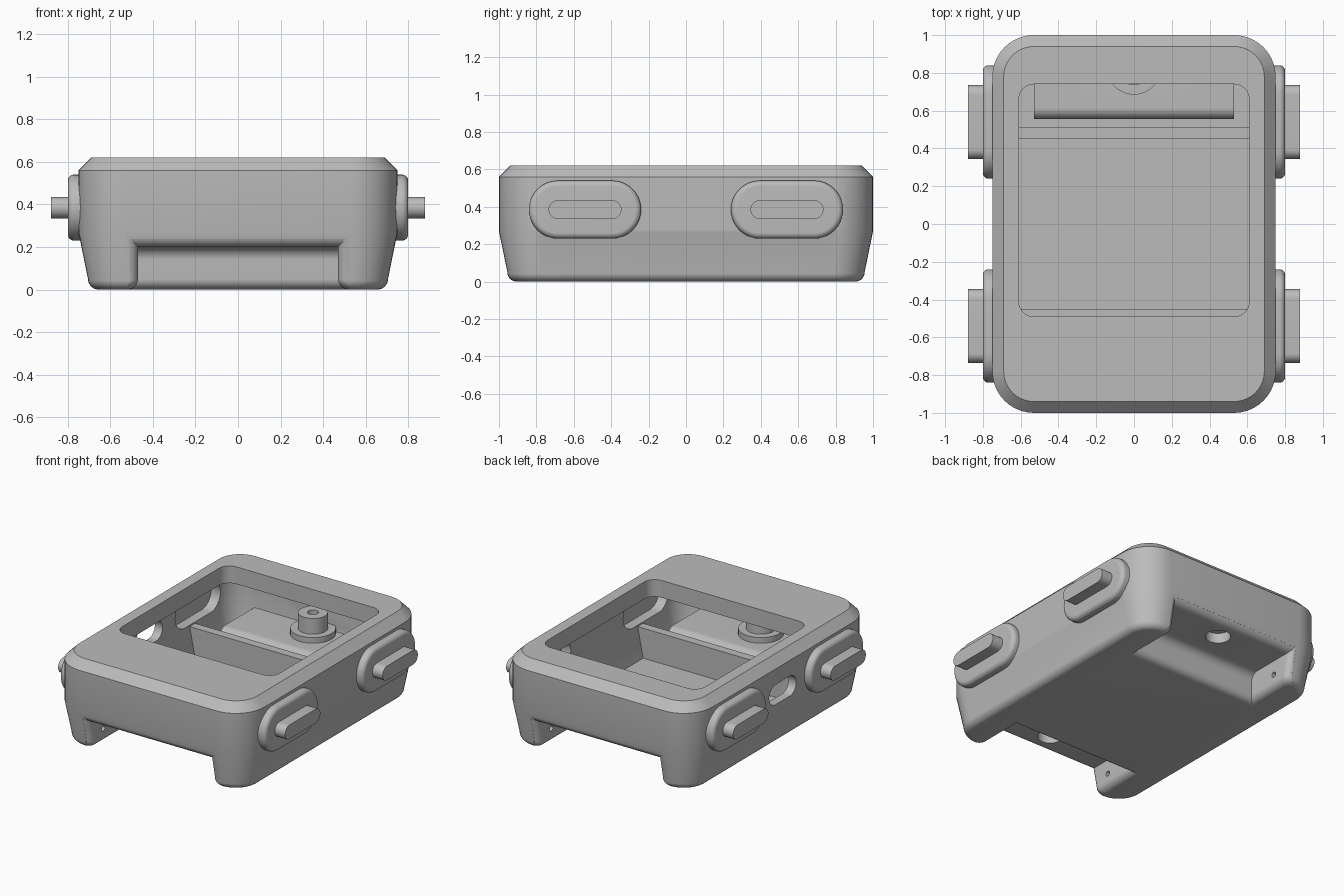
import bpy, bmesh
from math import sin, cos, pi, radians
from mathutils import Vector

cube = bpy.data.objects.get("Cube")
if cube:
    bpy.data.objects.remove(cube, do_unlink=True)

grey = bpy.data.materials.new("plain_grey")
grey.use_nodes = True
grey.diffuse_color = (0.5, 0.5, 0.5, 1)
grey.node_tree.nodes["Principled BSDF"].inputs["Base Color"].default_value = (0.5, 0.5, 0.5, 1)

STEPS = 10
QUARTER = [pi / 2 * i / STEPS for i in range(STEPS + 1)]


def loft(name, rings):
    """Solid skinned through rings that share one point count."""
    bm = bmesh.new()
    rows = [[bm.verts.new(p) for p in ring] for ring in rings]
    n = len(rows[0])
    for a, b in zip(rows, rows[1:]):
        for i in range(n):
            j = (i + 1) % n
            bm.faces.new((a[i], a[j], b[j], b[i]))
    bm.faces.new(rows[0][::-1])
    bm.faces.new(rows[-1])
    bmesh.ops.remove_doubles(bm, verts=bm.verts, dist=1e-5)
    bmesh.ops.recalc_face_normals(bm, faces=bm.faces)
    mesh = bpy.data.meshes.new(name)
    bm.to_mesh(mesh)
    bm.free()
    mesh.materials.append(grey)
    ob = bpy.data.objects.new(name, mesh)
    bpy.context.collection.objects.link(ob)
    return ob


def rounded(hx, hy, r):
    """Outline of a rounded rectangle."""
    pts = []
    for k, (sx, sy) in enumerate(((1, 1), (-1, 1), (-1, -1), (1, -1))):
        for t in QUARTER:
            a = t + k * pi / 2
            pts.append((sx * (hx - r) + r * cos(a), sy * (hy - r) + r * sin(a)))
    return pts


def slab(name, levels, cy=0):
    """Stack of rounded rectangles: (z, half x, half y, radius)."""
    return loft(name, [[(x, y + cy, z) for x, y in rounded(hx, hy, r)]
                       for z, hx, hy, r in levels])


def stadium(name, levels, cy, cz):
    """Long round-ended shape along x: (x, half length, radius)."""
    return loft(name, [[(x, cy + a, cz + b) for a, b in rounded(h, r, r)]
                       for x, h, r in levels])


def box(name, x0, x1, y0, y1, z0, z1):
    return loft(name, [[(x0, y0, z), (x1, y0, z), (x1, y1, z), (x0, y1, z)]
                       for z in (z0, z1)])


def combine(target, tool, operation):
    mod = target.modifiers.new("combine", "BOOLEAN")
    mod.operation, mod.solver, mod.object = operation, "EXACT", tool
    bpy.context.view_layer.objects.active = target
    bpy.ops.object.modifier_apply(modifier=mod.name)
    bpy.data.objects.remove(tool, do_unlink=True)


def inset(z):
    """How far the outer wall is drawn in at a height."""
    if z >= 0.27:
        return 0
    taper = 0.045 * (0.27 - max(z, 0.05)) / 0.22
    depth = min(max(0.05 - z, 0), 0.05)
    return taper + 0.05 - (0.05 ** 2 - depth ** 2) ** 0.5


def shell_level(z, d, r=0.22):
    return (z, 0.75 - d, 1 - d, r - d)


def strap_notch(side):
    """Cutter with rounded lips, a curved ceiling and a rounded bottom edge."""
    lip, top, deep, cove = 0.045, 0.2, 0.6, 0.06
    levels = [(-0.05, 0.05, deep - 0.05, 0)]
    levels += [(0.05 * (1 - cos(t)), 0.05 * (1 - sin(t)), deep - 0.05 * (1 - sin(t)), 0)
               for t in QUARTER]
    levels += [(top - cove + cove * sin(t), 0, deep + cove * (1 - cos(t)), 0)
               for t in QUARTER]
    for t in QUARTER[:-1]:
        z = top + lip * (1 - cos(t))
        levels.append((z, 0, 1 - inset(z) - lip + lip * sin(t), t))
    rings = []
    for z, extra, inner, low in levels:
        w, face = 0.47 + extra, 1 - inset(z)
        half = [(w + lip * (1 - cos(low)), inner)]
        for t in QUARTER[:-1]:
            t = max(t, low)
            half.append((w + lip * (1 - cos(t)), face - lip + lip * sin(t)))
        half.append((half[-1][0], 1.1))
        outline = half + [(-x, y) for x, y in reversed(half)]
        rings.append([(x, side * y, z) for x, y in outline])
    return loft("notch_cutter", rings)


# Outer case with rounded base, tapered lower wall and chamfered rim
base = [0.05 * (1 - cos(t)) for t in QUARTER]
case = slab("case", [shell_level(z, inset(z)) for z in base]
            + [shell_level(z, d) for z, d in ((0.27, 0), (0.56, 0), (0.62, 0.06))])

# Hollow inside and display opening
combine(case, slab("cavity", [shell_level(z, d) for z, d in
                              ((0.06, 0.103), (0.27, 0.06), (0.5, 0.06))]), "DIFFERENCE")
combine(case, slab("window", [(z, 0.61, 0.615, 0.08) for z in (0.45, 0.7)], 0.125), "DIFFERENCE")

# Side button surrounds, hollow behind
for sx in (-1, 1):
    for sy in (-1, 1):
        rim = [(sx * 0.72, 0.3, 0.155)]
        rim += [(sx * (0.77 + 0.03 * sin(t)), 0.27 + 0.03 * cos(t), 0.125 + 0.03 * cos(t))
                for t in QUARTER]
        combine(case, stadium("surround", rim, sy * 0.54, 0.385), "UNION")
        combine(case, stadium("recess", [(sx * x, 0.25, 0.105) for x in (0.6, 0.76)],
                              sy * 0.54, 0.385), "DIFFERENCE")

# Port slot through one side wall
combine(case, stadium("port", [(x, 0.15, 0.07) for x in (-0.9, -0.6)], 0, 0.38), "DIFFERENCE")

# Strap pockets, partitions and screw posts at both ends
for s in (-1, 1):
    profile = [(0.95, 0.05), (0.95, 0.26)]
    profile += [(0.615 - 0.06 * sin(t), 0.2 + 0.06 * cos(t)) for t in QUARTER]
    profile.append((0.555, 0.05))
    combine(case, loft("pocket", [[(x, s * y, z) for y, z in profile]
                                  for x in (-0.53, 0.53)]), "UNION")
    combine(case, box("partition", -0.695, 0.695, *sorted((s * 0.45, s * 0.51)), 0.05, 0.27),
            "UNION")
    combine(case, slab("post", [(z, r, r, r) for z, r in
                                ((0.23, 0.145), (0.3, 0.145), (0.3, 0.095), (0.41, 0.095))],
                       s * 0.83), "UNION")
    combine(case, strap_notch(s), "DIFFERENCE")
    combine(case, slab("screw_hole", [(z, r, r, r) for z, r in
                                      ((0.1, 0.08), (0.27, 0.08), (0.27, 0.035), (0.5, 0.035))],
                       s * 0.83), "DIFFERENCE")
    combine(case, stadium("pin_hole", [(x, 0.018, 0.018) for x in (-0.56, 0.56)],
                          s * 0.82, 0.1), "DIFFERENCE")

# Push buttons
parts = [case]
for sx, side in ((-1, "right"), (1, "left")):
    for sy, end in ((-1, "front"), (1, "back")):
        parts.append(stadium(f"{end}_{side}_button",
                             [(sx * x, 0.195, 0.05) for x in (0.77, 0.88)], sy * 0.54, 0.385))

# Smooth curves, crisp edges
bpy.ops.object.select_all(action="DESELECT")
for ob in parts:
    ob.select_set(True)
bpy.context.view_layer.objects.active = case
bpy.ops.object.shade_smooth_by_angle(angle=radians(16))
